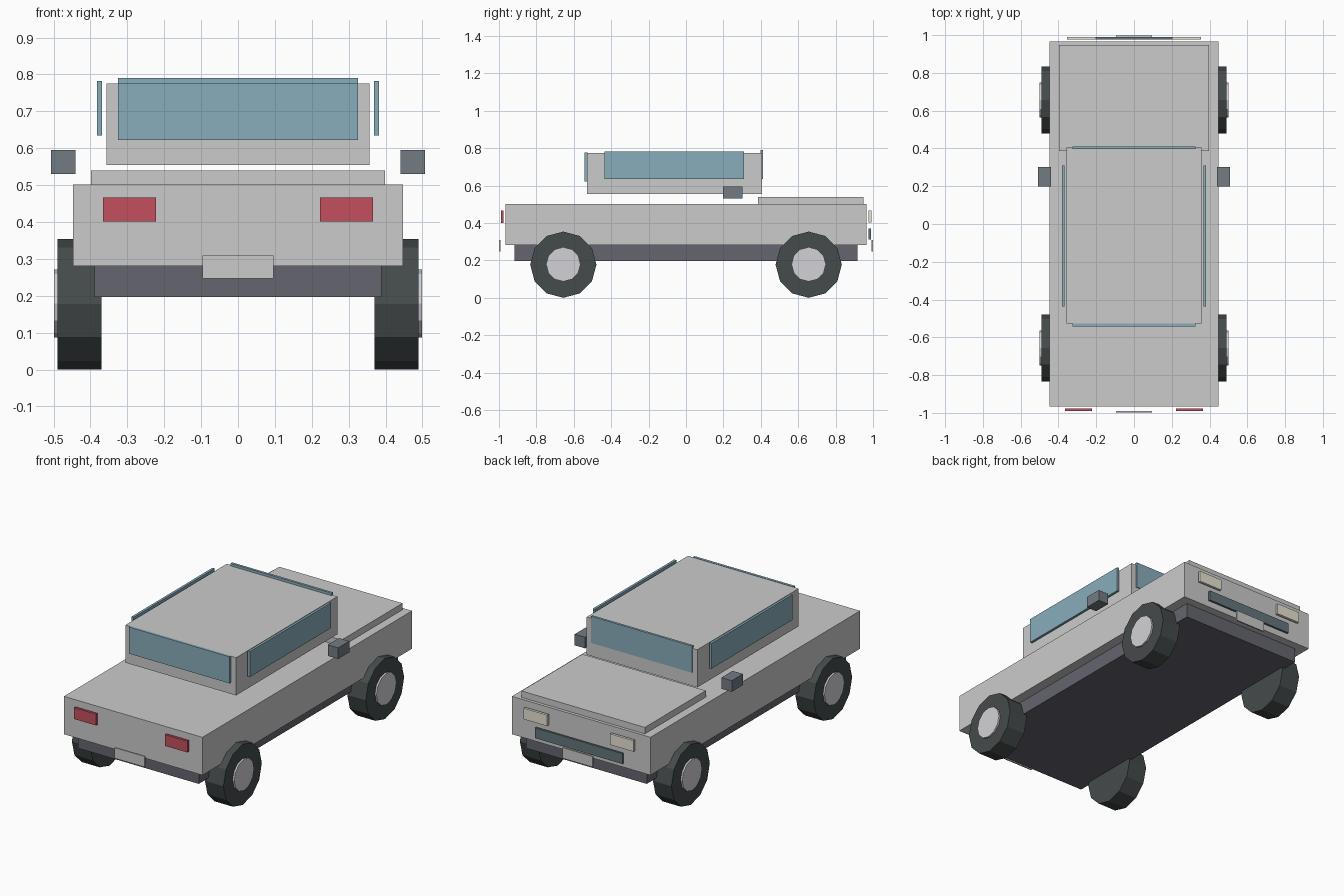
import bpy
from math import pi

if "Cube" in bpy.data.objects:
    bpy.data.objects.remove(bpy.data.objects["Cube"])


def material(name, r, g, b):
    m = bpy.data.materials.new(name)
    m.diffuse_color = (r, g, b, 1)
    m.use_nodes = True
    m.node_tree.nodes["Principled BSDF"].inputs["Base Color"].default_value = m.diffuse_color
    return m


glass = material("glass", 0.25, 0.42, 0.50)
red = material("red", 0.55, 0.08, 0.11)
cream = material("cream", 0.80, 0.78, 0.66)
dark = material("dark_trim", 0.13, 0.18, 0.20)
chassis = material("chassis", 0.13, 0.13, 0.16)
rubber = material("rubber", 0.06, 0.07, 0.07)
silver = material("silver", 0.65, 0.65, 0.68)
slate = material("slate", 0.17, 0.20, 0.23)


def box(name, x, y, z, mat=None):
    """Box from (min, max) ranges along each axis."""
    centre = [(a + b) / 2 for a, b in (x, y, z)]
    bpy.ops.mesh.primitive_cube_add(size=1, location=centre)
    o = bpy.context.object
    o.name = name
    o.scale = [b - a for a, b in (x, y, z)]
    bpy.ops.object.transform_apply(location=False, rotation=False, scale=True)
    if mat:
        o.data.materials.append(mat)


def pair(name, x, y, z, mat=None):
    """The same box on both sides of x = 0."""
    box(name + "_right", x, y, z, mat)
    box(name + "_left", (-x[1], -x[0]), y, z, mat)


def disc(name, x0, x1, y, z, r, mat):
    """12-sided cylinder along x."""
    bpy.ops.mesh.primitive_cylinder_add(vertices=12, radius=r, depth=abs(x1 - x0),
                                        location=((x0 + x1) / 2, y, z),
                                        rotation=(0, pi / 2, 0))
    o = bpy.context.object
    o.name = name
    o.data.materials.append(mat)


# Bodywork
box("body", (-0.447, 0.447), (-0.966, 0.966), (0.281, 0.502))
box("underbody", (-0.389, 0.389), (-0.917, 0.917), (0.196, 0.281), chassis)
box("hood", (-0.398, 0.398), (0.386, 0.948), (0.502, 0.540))
box("cabin", (-0.357, 0.357), (-0.528, 0.406), (0.555, 0.775))

# Windows
box("rear_window", (-0.325, 0.325), (-0.542, -0.527), (0.622, 0.777), glass)
box("windshield", (-0.325, 0.325), (0.397, 0.411), (0.634, 0.790), glass)
pair("side_window", (0.368, 0.382), (-0.436, 0.311), (0.634, 0.782), glass)

# Mirrors and lights
pair("mirror", (0.440, 0.507), (0.199, 0.302), (0.530, 0.595), slate)
pair("tail_light", (0.222, 0.366), (-0.990, -0.976), (0.401, 0.467), red)
pair("head_light", (0.202, 0.355), (0.976, 0.991), (0.403, 0.467), cream)

# Grille and plates
box("grille", (-0.282, 0.282), (0.977, 0.989), (0.311, 0.371), dark)
box("rear_plate", (-0.096, 0.096), (-0.999, -0.991), (0.247, 0.309))
box("front_plate", (-0.096, 0.096), (0.991, 0.999), (0.247, 0.309))

# Wheels
for s, side in ((1, "right"), (-1, "left")):
    for y, end in ((-0.656, "rear"), (0.656, "front")):
        disc(f"tyre_{end}_{side}", s * 0.370, s * 0.489, y, 0.177, 0.177, rubber)
        disc(f"hub_{end}_{side}", s * 0.480, s * 0.499, y, 0.179, 0.092, silver)
